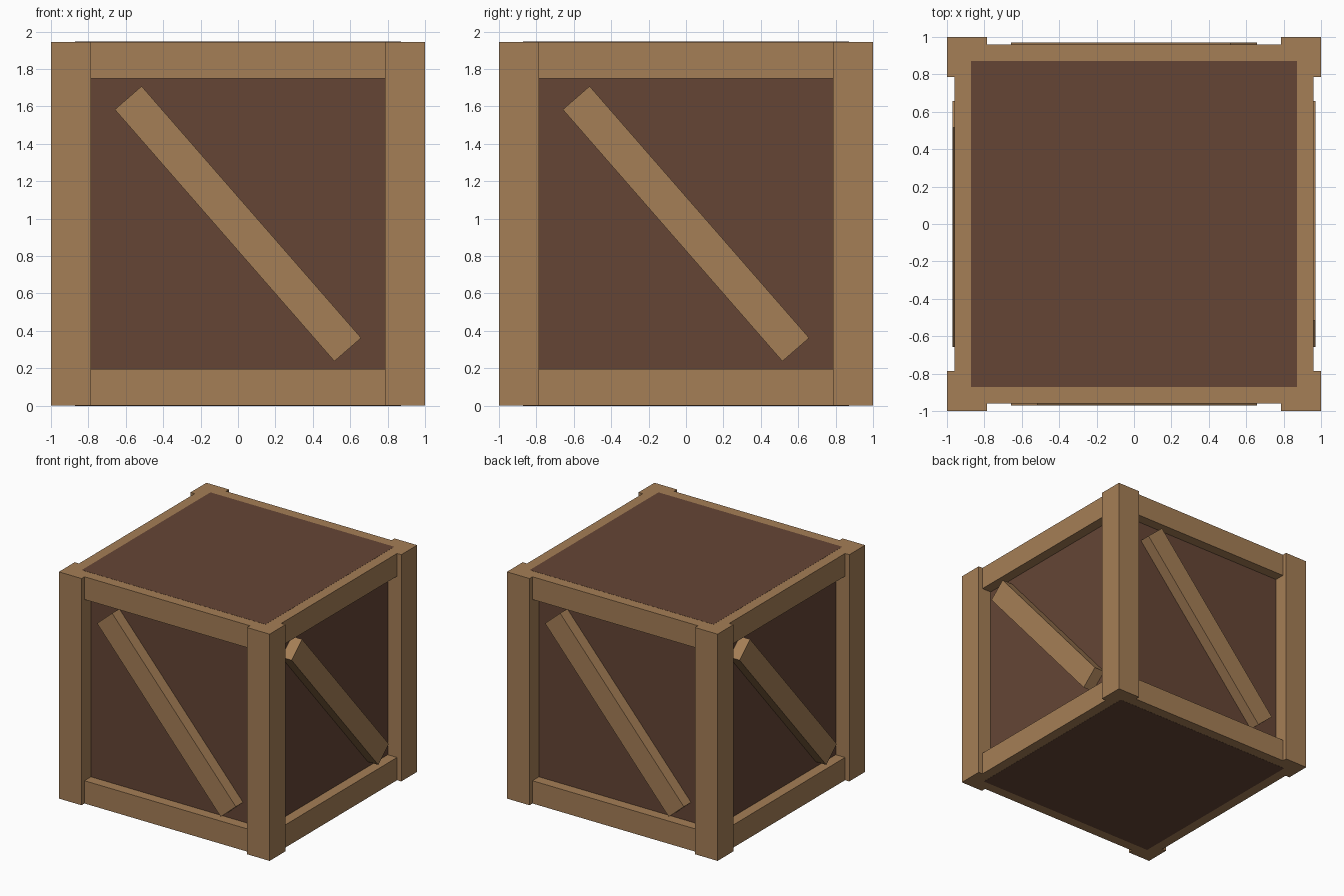
import bpy
from math import pi, radians
from mathutils import Matrix, Vector

if "Cube" in bpy.data.objects:
    bpy.data.objects.remove(bpy.data.objects["Cube"], do_unlink=True)

HEIGHT = 1.945
POST = 0.215      # post width
CORE = 0.872      # half width of the inner panels
RAIL_OUT = 0.96   # outer face of the rails
BRACE_OUT = 0.97  # outer face of the braces
RAIL_H = 0.195


def material(name, colour):
    mat = bpy.data.materials.new(name)
    mat.use_nodes = True
    mat.diffuse_color = colour
    mat.node_tree.nodes["Principled BSDF"].inputs["Base Color"].default_value = colour
    return mat


light_wood = material("light wood", (0.376, 0.209, 0.093, 1))
dark_wood = material("dark wood", (0.130, 0.060, 0.036, 1))


def box(name, size, matrix, mat):
    bpy.ops.mesh.primitive_cube_add(size=1)
    obj = bpy.context.object
    obj.name = obj.data.name = name
    obj.data.transform(matrix @ Matrix.Diagonal(Vector((*size, 1))))
    obj.data.materials.append(mat)
    return obj


# Inner box, a hair proud of the frame at top and bottom
box("panel_box", (2 * CORE, 2 * CORE, HEIGHT + 0.002),
    Matrix.Translation((0, 0, HEIGHT / 2)), dark_wood)

# Each side carries a corner post, two rails and a diagonal brace
for i, side in enumerate(("front", "left", "back", "right")):
    turn = Matrix.Rotation(i * pi / 2, 4, "Z")
    corner = 1 - POST / 2
    box(f"{side}_corner_post", (POST, POST, HEIGHT),
        turn @ Matrix.Translation((corner, -corner, HEIGHT / 2)), light_wood)

    depth = RAIL_OUT - CORE
    for level, z in (("bottom", RAIL_H / 2), ("top", HEIGHT - RAIL_H / 2)):
        box(f"{side}_{level}_rail", (2 * (1 - POST), depth, RAIL_H),
            turn @ Matrix.Translation((0, -CORE - depth / 2, z)), light_wood)

    depth = BRACE_OUT - CORE
    box(f"{side}_brace", (1.786, depth, 0.19),
        turn @ Matrix.Translation((0, -CORE - depth / 2, HEIGHT / 2))
        @ Matrix.Rotation(radians(48.9), 4, "Y"), light_wood)
